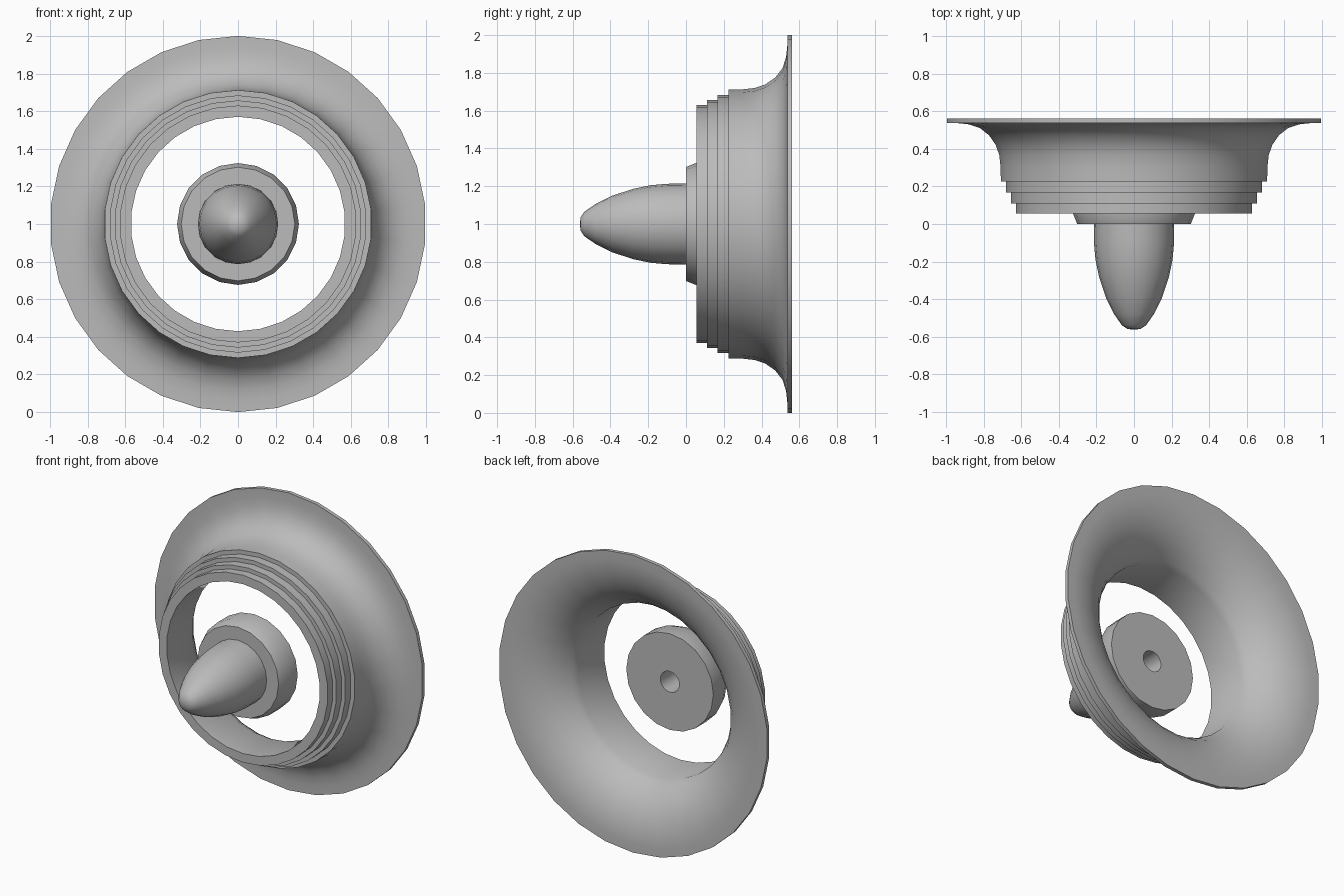
import bpy, bmesh, math

if "Cube" in bpy.data.objects:
    bpy.data.objects.remove(bpy.data.objects["Cube"])

GREY = bpy.data.materials.new("plain_grey")
GREY.diffuse_color = (0.5, 0.5, 0.5, 1)
GREY.use_nodes = True
GREY.node_tree.nodes["Principled BSDF"].inputs["Base Color"].default_value = GREY.diffuse_color


def lathe(name, profile, sides, closed=False, smooth_angle=30):
    """Spin (radius, y) points round the y axis through z = 1."""
    bm = bmesh.new()
    rings = []
    for r, y in profile:
        if r == 0:
            rings.append([bm.verts.new((0, y, 1))] * sides)
        else:
            rings.append([bm.verts.new((r * math.sin(2 * math.pi * i / sides), y,
                                        1 + r * math.cos(2 * math.pi * i / sides)))
                          for i in range(sides)])
    pairs = list(zip(rings, rings[1:]))
    if closed:
        pairs.append((rings[-1], rings[0]))
    for a, b in pairs:
        for i in range(sides):
            j = (i + 1) % sides
            corners = list(dict.fromkeys((a[i], a[j], b[j], b[i])))
            bm.faces.new(corners)
    bmesh.ops.recalc_face_normals(bm, faces=bm.faces)
    # smooth shading with sharp edges kept
    for f in bm.faces:
        f.smooth = True
    for e in bm.edges:
        e.smooth = e.calc_face_angle(0) < math.radians(smooth_angle)
    me = bpy.data.meshes.new(name)
    bm.to_mesh(me)
    bm.free()
    me.materials.append(GREY)
    ob = bpy.data.objects.new(name, me)
    bpy.context.collection.objects.link(ob)
    return ob


# flared horn with its stepped collar, one closed cross-section
collar = [(0.57, 0.055), (0.63, 0.055), (0.63, 0.11), (0.657, 0.11), (0.657, 0.168),
          (0.684, 0.168), (0.684, 0.226), (0.712, 0.226)]
outside = [(0.713, 0.30), (0.72, 0.365), (0.739, 0.42), (0.775, 0.472),
           (0.825, 0.511), (0.885, 0.53), (0.94, 0.536), (1.0, 0.537)]
inside = [(1.0, 0.562), (0.94, 0.561), (0.88, 0.555), (0.81, 0.537), (0.74, 0.508),
          (0.68, 0.468), (0.63, 0.42), (0.595, 0.37), (0.573, 0.33)]
lathe("flared_horn", collar + outside + inside, 30, closed=True)

# centre plug with a bevelled front and a small socket in the back
lathe("centre_plug", [(0, 0.0), (0.302, 0.0), (0.324, 0.055), (0.324, 0.172),
                      (0.07, 0.172), (0.07, 0.01), (0, 0.01)], 20)

# rounded nose cone
lathe("nose_cone", [(0, 0.0), (0.214, 0.0), (0.213, -0.10), (0.205, -0.19),
                    (0.186, -0.28), (0.15, -0.39), (0.105, -0.48), (0.065, -0.538),
                    (0.035, -0.558), (0, -0.562)], 20, smooth_angle=40)
